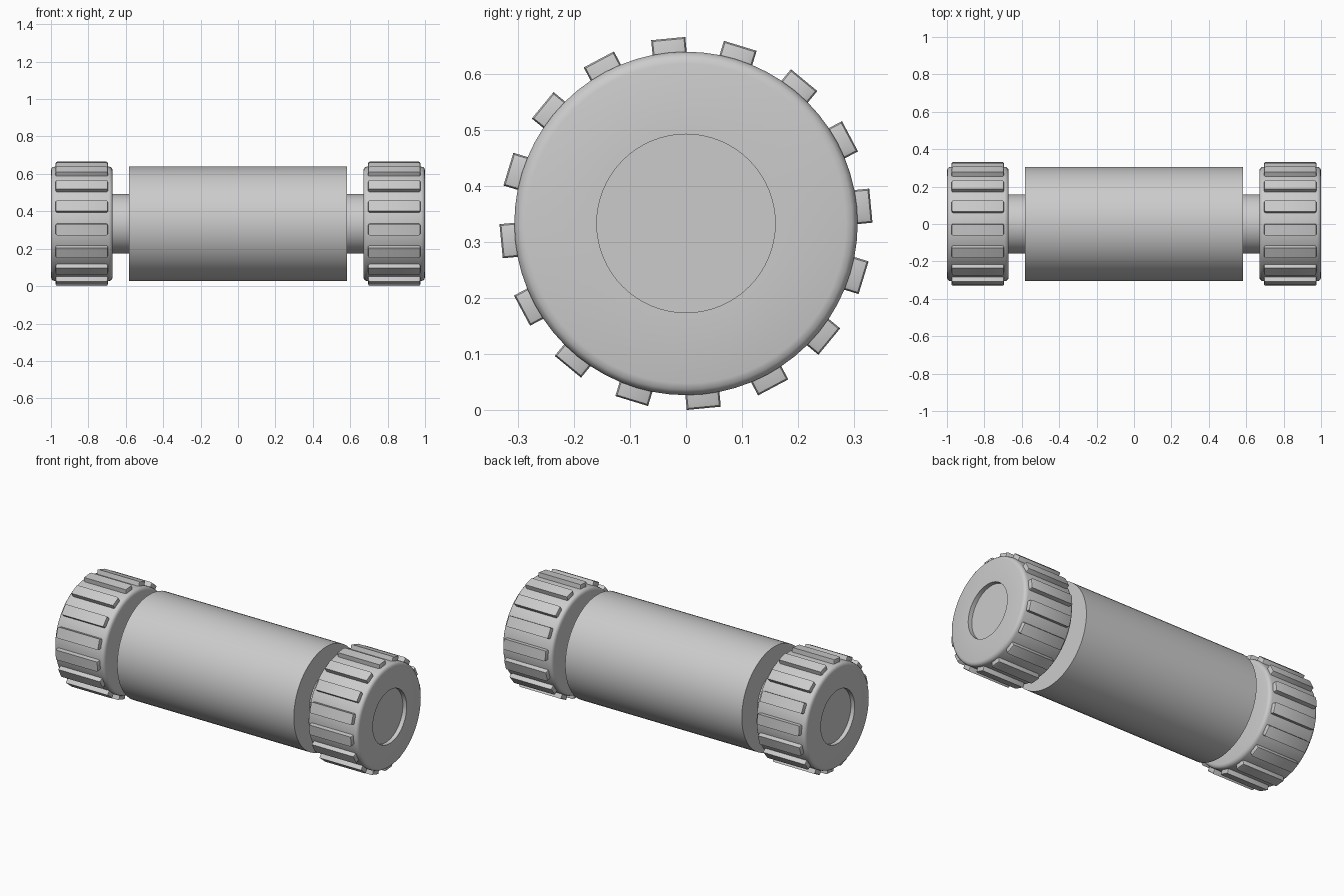
import bpy, bmesh, math
from mathutils import Matrix, Vector

if "Cube" in bpy.data.objects:
    bpy.data.objects.remove(bpy.data.objects["Cube"])

CZ = 0.333  # height of the long axis


def finish(bm, name):
    bmesh.ops.recalc_face_normals(bm, faces=bm.faces)
    me = bpy.data.meshes.new(name)
    bm.to_mesh(me)
    bm.free()
    ob = bpy.data.objects.new(name, me)
    bpy.context.collection.objects.link(ob)
    ob.location.z = CZ
    bpy.ops.object.select_all(action='DESELECT')
    ob.select_set(True)
    bpy.context.view_layer.objects.active = ob
    bpy.ops.object.shade_smooth_by_angle(angle=math.radians(35))
    return ob


def lathe(name, profile, sides):
    """Spin (x, radius) points about the x axis; both ends are capped."""
    bm = bmesh.new()
    rings = []
    for x, r in profile:
        rings.append([bm.verts.new((x, r * math.cos(a), r * math.sin(a)))
                      for a in (2 * math.pi * i / sides for i in range(sides))])
    for a, b in zip(rings, rings[1:]):
        for i in range(sides):
            j = (i + 1) % sides
            bm.faces.new((a[i], a[j], b[j], b[i]))
    bm.faces.new(rings[0])
    bm.faces.new(rings[-1])
    return finish(bm, name)


def grip_ribs(name, side):
    """Sixteen bars around an end cap, rounded at both ends."""
    bm = bmesh.new()
    for i in range(16):
        new = bmesh.ops.create_cube(bm, size=1)['verts']
        for v in new:
            v.co = Vector((side * 0.8355 + v.co.x * 0.28, 0.3085 + v.co.y * 0.045, v.co.z * 0.061))
        # round the end edges and the end corners of the outer face
        ends = {e for v in new for e in v.link_edges
                if abs(e.verts[0].co.x - e.verts[1].co.x) < 1e-4
                and e.verts[0].co.y + e.verts[1].co.y > 0.6}
        rot = Matrix.Rotation(math.radians(5.5 + 22.5 * i), 3, 'X')
        res = bmesh.ops.bevel(bm, geom=list(ends), offset=0.009, segments=2,
                              profile=0.5, affect='EDGES')
        fresh = {v for v in new if v.is_valid} | set(res['verts'])
        bmesh.ops.rotate(bm, verts=list(fresh), cent=(0, 0, 0), matrix=rot)
    return finish(bm, name)


# Central barrel and the axle running through it
lathe("barrel", [(-0.582, 0.306), (0.582, 0.306)], 64)
lathe("axle", [(-0.7, 0.159), (0.7, 0.159)], 48)

# End caps: rounded rims and a shallow round recess in the outer face
cap = [(0.670, 0.159), (0.670, 0.285), (0.673, 0.296), (0.680, 0.303), (0.691, 0.306),
       (0.979, 0.306), (0.990, 0.303), (0.997, 0.296), (1.0, 0.285),
       (1.0, 0.159), (0.975, 0.159)]
for label, s in (("left", -1), ("right", 1)):
    lathe(label + "_cap", [(s * x, r) for x, r in cap], 64)
    grip_ribs(label + "_grip_ribs", s)
